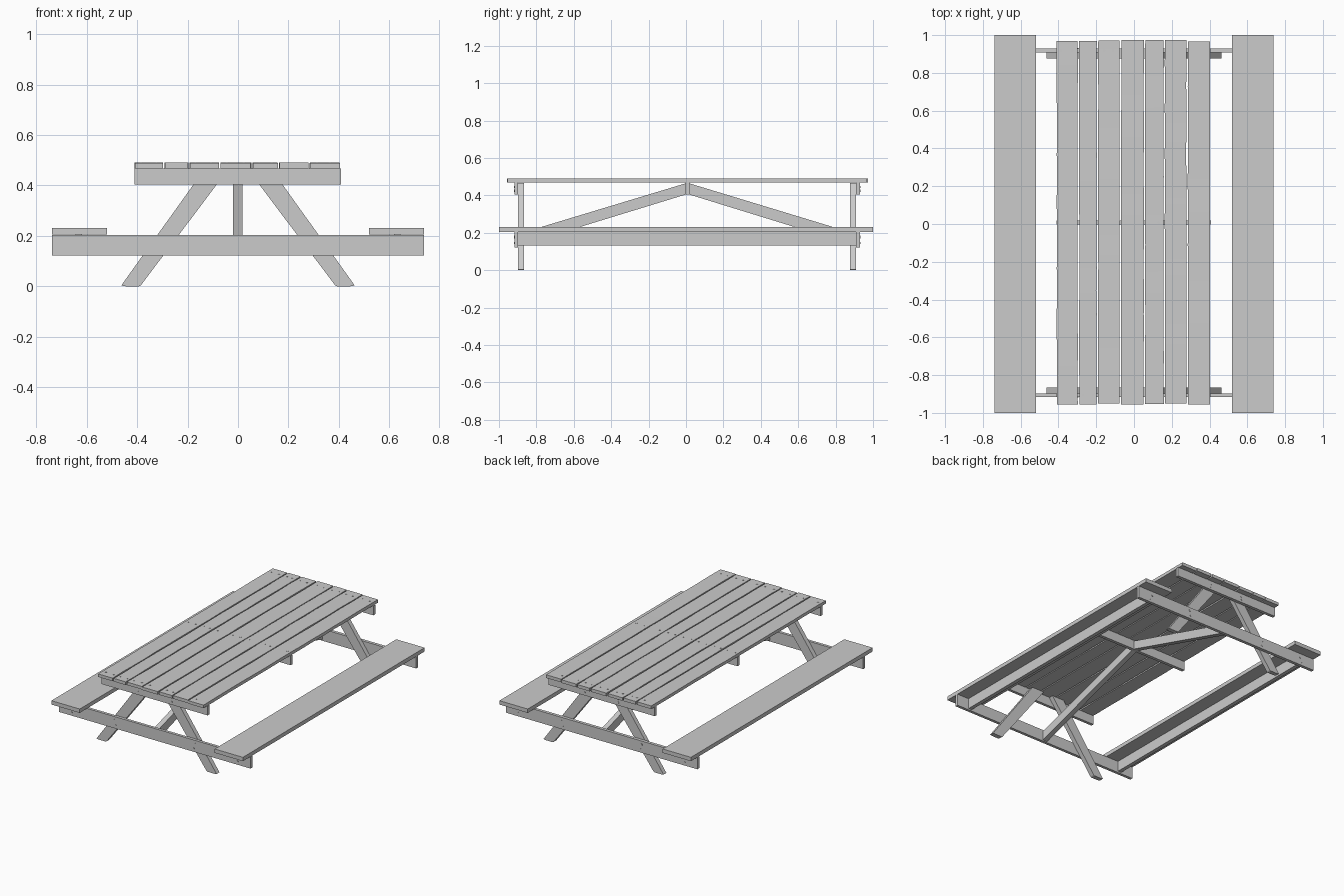
import bpy, bmesh, random

if "Cube" in bpy.data.objects:
    bpy.data.objects.remove(bpy.data.objects["Cube"])

random.seed(4)


def finish(name, bm):
    bmesh.ops.recalc_face_normals(bm, faces=bm.faces)
    me = bpy.data.meshes.new(name)
    bm.to_mesh(me)
    bm.free()
    ob = bpy.data.objects.new(name, me)
    bpy.context.collection.objects.link(ob)
    return ob


def prism(name, pts, axis, a, b):
    """Extrude a 2D outline along x or y between a and b."""
    bm = bmesh.new()
    place = (lambda p, t: (t, p[0], p[1])) if axis == 'x' else (lambda p, t: (p[0], t, p[1]))
    lo = [bm.verts.new(place(p, a)) for p in pts]
    hi = [bm.verts.new(place(p, b)) for p in pts]
    bm.faces.new(lo)
    bm.faces.new(hi[::-1])
    n = len(pts)
    for i in range(n):
        bm.faces.new((lo[i], lo[(i + 1) % n], hi[(i + 1) % n], hi[i]))
    return finish(name, bm)


def box(name, x0, x1, y0, y1, z0, z1):
    return prism(name, [(x0, z0), (x1, z0), (x1, z1), (x0, z1)], 'y', y0, y1)


def screw(name, x, y, z, facing):
    """Small round screw head facing up, or along +y / -y."""
    rot = (0, 0, 0) if facing == 'z' else (1.5708, 0, 0)
    bpy.ops.mesh.primitive_cylinder_add(vertices=10, radius=0.006, depth=0.005,
                                        location=(x, y, z), rotation=rot)
    bpy.context.object.name = name


def wavy_board(name, x0, x1, y0, y1, z0, z1, n=16):
    """Slightly weathered plank with uneven long edges."""
    bm = bmesh.new()
    rings = []
    for i in range(n + 1):
        y = y0 + (y1 - y0) * i / n
        l, r = random.uniform(0, 0.003), random.uniform(0, 0.003)
        dz = random.uniform(-0.001, 0.0005)
        rings.append([bm.verts.new(c) for c in ((x0 + l, y, z0), (x1 - r, y, z0),
                                               (x1 - r, y, z1 + dz), (x0 + l, y, z1 + dz))])
    for a, b in zip(rings, rings[1:]):
        for k in range(4):
            bm.faces.new((a[k], a[(k + 1) % 4], b[(k + 1) % 4], b[k]))
    bm.faces.new(rings[0])
    bm.faces.new(rings[-1][::-1])
    ob = finish(name, bm)
    bpy.context.view_layer.objects.active = ob
    ob.select_set(True)
    bpy.ops.object.shade_smooth_by_angle()
    ob.select_set(False)


# Tabletop boards with three rows of screws
boards = [(-0.41, -0.297), (-0.292, -0.197), (-0.192, -0.075), (-0.07, 0.053),
          (0.057, 0.158), (0.162, 0.279), (0.284, 0.404)]
for i, (a, b) in enumerate(boards):
    wavy_board(f"tabletop_board_{i + 1}", a, b, -0.953 + random.uniform(-.003, .003),
               0.971 + random.uniform(-.004, .004), 0.468, 0.49)
    for y in (-0.906, 0.008, 0.919):
        for t in (0.25, 0.72):
            screw("tabletop_screw", a + (b - a) * (t + random.uniform(-.06, .06)), y, 0.489, 'z')

# End frames: splayed legs with cross beams on the outer face
leg = [(0.463, 0.003), (0.445, 0), (0.392, 0), (0.385, 0.004), (0.037, 0.466), (0.132, 0.466)]
frames = {"front": ((-0.897, -0.865), (-0.917, -0.897)),
          "back": ((0.877, 0.908), (0.908, 0.930))}
for end, (ly, by) in frames.items():
    for s, side in ((1, "right"), (-1, "left")):
        prism(f"{end}_{side}_leg", [(s * x, z) for x, z in leg], 'y', *ly)
        # Screws joining legs and seat rails to the cross beams
        face = by[0] if end == "front" else by[1]
        for x, z in ((0.31, 0.18), (0.30, 0.145), (0.625, 0.175), (0.64, 0.145),
                     (0.125, 0.445), (0.13, 0.425)):
            screw("frame_screw", s * x, face, z, 'y')
    box(f"{end}_seat_cross_beam", -0.738, 0.738, *by, 0.122, 0.204)
    box(f"{end}_top_cross_beam", -0.41, 0.408, *by, 0.404, 0.468)

# Middle cross beam under the tabletop
box("middle_cross_beam", -0.41, 0.408, -0.003, 0.019, 0.404, 0.468)

# Diagonal braces from the middle beam down to the end beams
prism("front_brace", [(-0.003, 0.464), (-0.003, 0.404), (-0.897, 0.13), (-0.897, 0.194)],
      'x', -0.019, 0.017)
prism("back_brace", [(0.019, 0.464), (0.019, 0.404), (0.908, 0.13), (0.908, 0.194)],
      'x', -0.019, 0.017)

# Benches: seat plank with a rail beneath
for s, side in ((1, "right"), (-1, "left")):
    xs = sorted((s * 0.52, s * 0.738))
    box(f"{side}_seat", *xs, -1, 1, 0.205, 0.232)
    xs = sorted((s * 0.618, s * 0.645))
    box(f"{side}_seat_rail", *xs, -0.897, 0.908, 0.132, 0.206)
